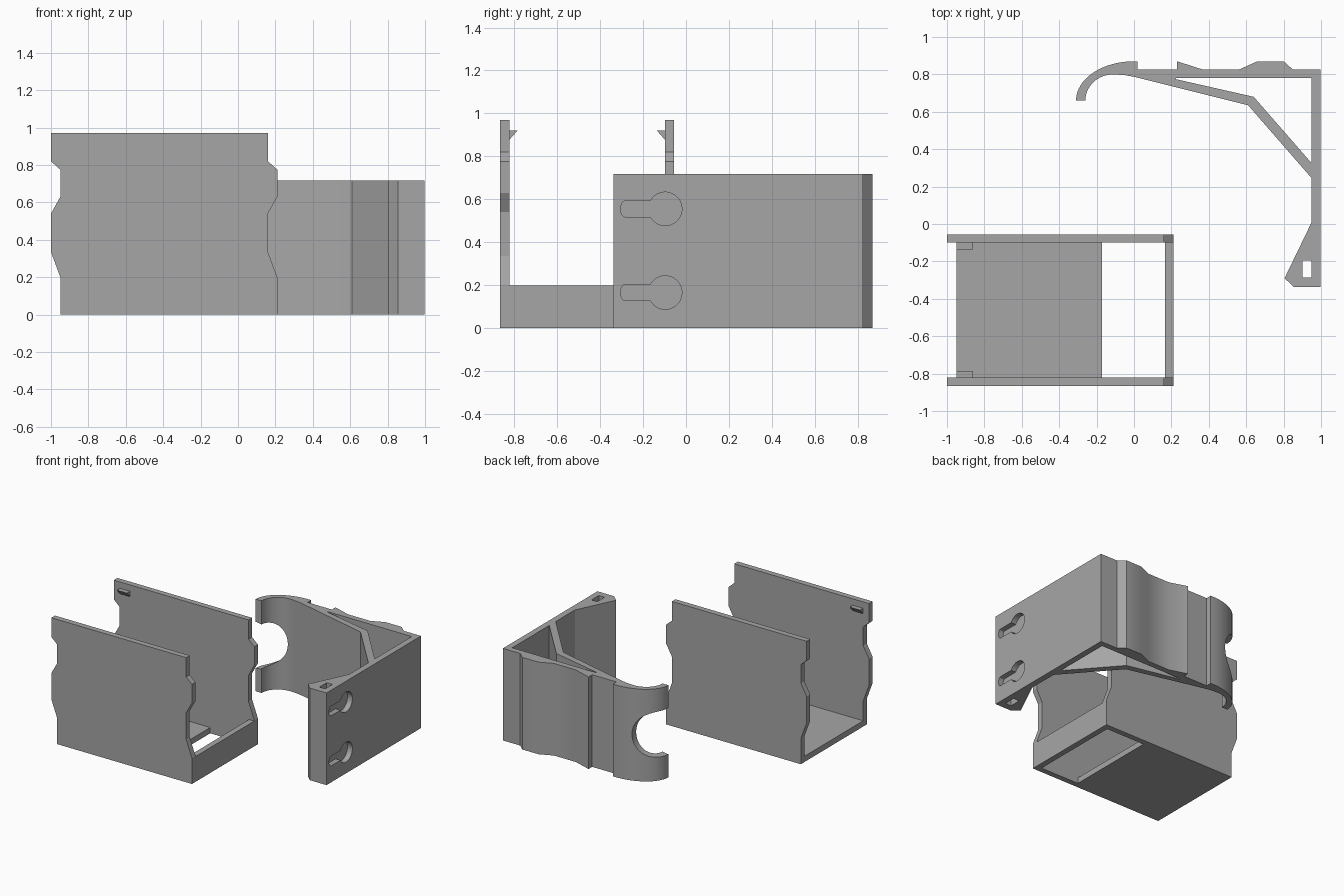
import bpy, bmesh, math
from mathutils import Vector

if "Cube" in bpy.data.objects:
    bpy.data.objects.remove(bpy.data.objects["Cube"])

grey = bpy.data.materials.new("plastic_grey")
grey.diffuse_color = (0.38, 0.38, 0.38, 1)
grey.use_nodes = True
grey.node_tree.nodes["Principled BSDF"].inputs["Base Color"].default_value = grey.diffuse_color


def prism(name, pts, axis, lo, hi):
    """Extrude a 2D outline along one axis."""
    place = {"x": lambda a, b, h: (h, a, b),
             "y": lambda a, b, h: (a, h, b),
             "z": lambda a, b, h: (a, b, h)}[axis]
    bm = bmesh.new()
    face = bm.faces.new([bm.verts.new(place(a, b, lo)) for a, b in pts])
    ext = bmesh.ops.extrude_face_region(bm, geom=[face], use_keep_orig=True)
    moved = [v for v in ext["geom"] if isinstance(v, bmesh.types.BMVert)]
    bmesh.ops.translate(bm, verts=moved, vec=Vector(place(0, 0, hi - lo)))
    bmesh.ops.recalc_face_normals(bm, faces=bm.faces)
    mesh = bpy.data.meshes.new(name)
    bm.to_mesh(mesh)
    bm.free()
    mesh.materials.append(grey)
    ob = bpy.data.objects.new(name, mesh)
    bpy.context.collection.objects.link(ob)
    return ob


def rect(a0, a1, b0, b1):
    return [(a0, b0), (a1, b0), (a1, b1), (a0, b1)]


def arc(cx, cy, rx, ry, start, end, n):
    steps = [math.radians(start + (end - start) * i / n) for i in range(n + 1)]
    return [(cx + rx * math.cos(t), cy + ry * math.sin(t)) for t in steps]


def cut(ob, cutters):
    """Subtract the cutters, bake the result and remove them."""
    for c in cutters:
        m = ob.modifiers.new("cut", "BOOLEAN")
        m.operation, m.solver, m.object = "DIFFERENCE", "EXACT", c
        c.hide_render = True
    bpy.context.view_layer.update()
    dg = bpy.context.evaluated_depsgraph_get()
    baked = bpy.data.meshes.new_from_object(ob.evaluated_get(dg))
    ob.modifiers.clear()
    ob.data = baked
    for c in cutters:
        bpy.data.objects.remove(c)


# Tray: two side walls with a wavy edge repeated at both ends
edge = [(-0.95, 0), (-0.95, 0.2), (-1, 0.335), (-1, 0.54),
        (-0.95, 0.63), (-0.95, 0.775), (-1, 0.82), (-1, 0.97)]
right_edge = [(0.16 if x == -1 else 0.21, z) for x, z in reversed(edge)]
wall = edge + right_edge
prism("tray_front_wall", wall, "y", -0.866, -0.822)
prism("tray_back_wall", wall, "y", -0.099, -0.055)
prism("tray_floor", rect(-0.95, -0.17, -0.822, -0.099), "z", 0, 0.045)
prism("tray_end_wall", rect(0.165, 0.21, -0.822, -0.099), "z", 0, 0.197)

# Wedge catches inside the walls
for name, y, d in (("front_catch", -0.822, 1), ("back_catch", -0.099, -1)):
    prism(name, [(y, 0.92), (y + d * 0.037, 0.92), (y, 0.878)],
          "x", -0.948, -0.86)

# Bracket: hook, ribbed back, arm and diagonal brace in one outline
hook_outer = arc(0, 0.66, 0.31, 0.21, 90, 180, 16)
hook_inner = arc(-0.11, 0.66, 0.15, 0.14, 180, 90, 14)
outline = hook_outer + hook_inner + [
    (-0.05, 0.796), (0, 0.787), (0.61, 0.635), (0.95, 0.245), (0.95, 0.01),
    (0.805, -0.29), (0.855, -0.337), (0.998, -0.337), (0.998, 0.825),
    (0.85, 0.825), (0.80, 0.87), (0.66, 0.87), (0.56, 0.825), (0.37, 0.825),
    (0.23, 0.87), (0.23, 0.825), (0.02, 0.825), (0.02, 0.87)]
bracket = prism("bracket", outline, "z", 0, 0.717)

cutters = [
    prism("brace_gap", [(0.225, 0.78), (0.95, 0.78), (0.95, 0.325),
                        (0.64, 0.68), (0.225, 0.774)], "z", -0.1, 0.9),
    prism("pin_hole", rect(0.9, 0.95, -0.285, -0.195), "z", -0.1, 0.9),
    prism("hook_notch", arc(-0.31, 0.36, 0.18, 0.18, 0, 352.5, 47),
          "y", 0.5, 1.0)]
# Blind keyholes in the arm
for z in (0.165, 0.555):
    tip = math.degrees(math.asin(0.037 / 0.078))
    head = arc(-0.097, z, 0.078, 0.078, -180 + tip, 180 - tip, 32)
    end = arc(-0.285, z, 0.02, 0.037, 90, 270, 8)
    cutters.append(prism("keyhole", head + end, "x", 0.956, 1.1))
cut(bracket, cutters)

bpy.ops.object.select_all(action="DESELECT")
bracket.select_set(True)
bpy.context.view_layer.objects.active = bracket
bpy.ops.object.shade_smooth_by_angle(angle=math.radians(25))
